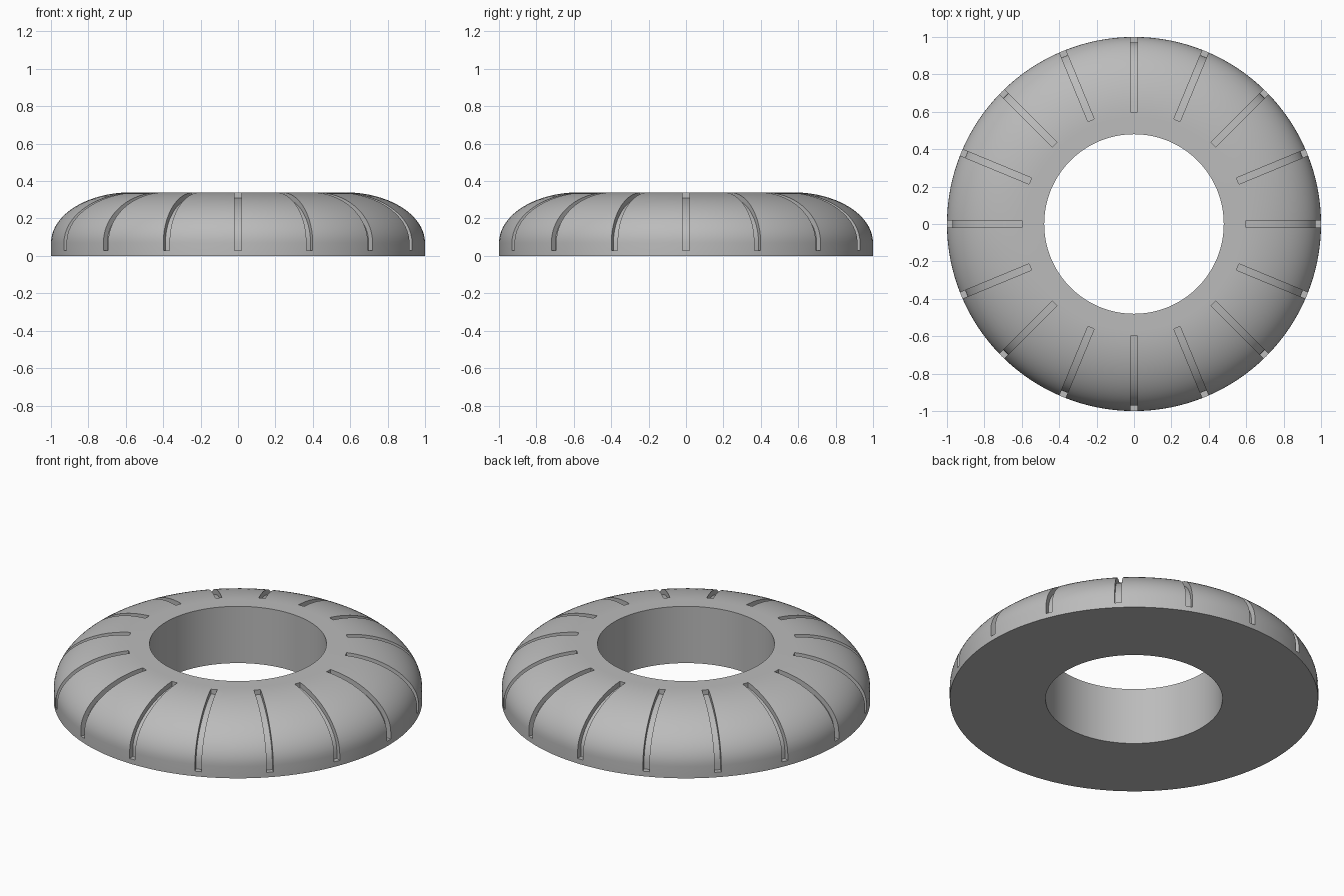
import bpy, bmesh, math
from mathutils import Matrix

cube = bpy.data.objects.get("Cube")
if cube:
    bpy.data.objects.remove(cube, do_unlink=True)

INNER, OUTER, TOP = 0.48, 1.0, 0.34
SHOULDER, WALL = 0.57, 0.07        # where the rounded shoulder begins and ends
GROOVES, WIDTH, DEPTH = 16, 0.036, 0.03

grey = bpy.data.materials.new("light_grey")
grey.use_nodes = True
grey.diffuse_color = (0.5, 0.5, 0.5, 1)
grey.node_tree.nodes["Principled BSDF"].inputs["Base Color"].default_value = (0.5, 0.5, 0.5, 1)


def shoulder(inset, steps=20):
    """Rounded quarter section from the top out to the side wall."""
    a, b = OUTER - SHOULDER - inset, TOP - WALL - inset
    angles = [math.pi / 2 * (1 - i / steps) for i in range(steps + 1)]
    return [(SHOULDER + a * math.cos(t), WALL + b * math.sin(t)) for t in angles]


def make_object(name, bm):
    bmesh.ops.recalc_face_normals(bm, faces=bm.faces)
    mesh = bpy.data.meshes.new(name)
    bm.to_mesh(mesh)
    bm.free()
    mesh.materials.append(grey)
    obj = bpy.data.objects.new(name, mesh)
    bpy.context.collection.objects.link(obj)
    return obj


# Ring body, turned from its cross-section
bm = bmesh.new()
section = [(INNER, 0), (INNER, TOP)] + shoulder(0) + [(OUTER, 0)]
verts = [bm.verts.new((r, 0, z)) for r, z in section]
edges = [bm.edges.new((verts[i - 1], verts[i])) for i in range(len(verts))]
bmesh.ops.spin(bm, geom=verts + edges, axis=(0, 0, 1), cent=(0, 0, 0),
               angle=math.tau, steps=128, use_merge=True)
bmesh.ops.remove_doubles(bm, verts=bm.verts, dist=1e-5)
ring = make_object("grooved_ring", bm)

# Groove cutters, whose floor follows the shoulder at a constant depth
bm = bmesh.new()
floor = [(0.6, TOP - DEPTH)] + [p for p in shoulder(DEPTH) if p[0] > 0.605]
blade = floor + [(OUTER - DEPTH, 0.03), (1.1, 0.03), (1.1, 0.45), (0.6, 0.45)]
for i in range(GROOVES):
    turn = Matrix.Rotation(math.tau * i / GROOVES, 3, "Z")
    face = bm.faces.new([bm.verts.new((r, -WIDTH / 2, z)) for r, z in blade])
    new = bmesh.ops.extrude_face_region(bm, geom=[face])["geom"]
    far = [v for v in new if isinstance(v, bmesh.types.BMVert)]
    bmesh.ops.translate(bm, verts=far, vec=(0, WIDTH, 0))
    bmesh.ops.rotate(bm, verts=list(face.verts) + far, cent=(0, 0, 0), matrix=turn)
cutter = make_object("groove_cutter", bm)
cutter.hide_render = True

# Cut the grooves, then drop the cutter
cut = ring.modifiers.new("grooves", "BOOLEAN")
cut.operation, cut.solver, cut.object = "DIFFERENCE", "EXACT", cutter
bpy.ops.object.select_all(action="DESELECT")
ring.select_set(True)
bpy.context.view_layer.objects.active = ring
bpy.ops.object.modifier_apply(modifier=cut.name)
bpy.data.objects.remove(cutter, do_unlink=True)
bpy.ops.object.shade_smooth_by_angle(angle=math.radians(30))
